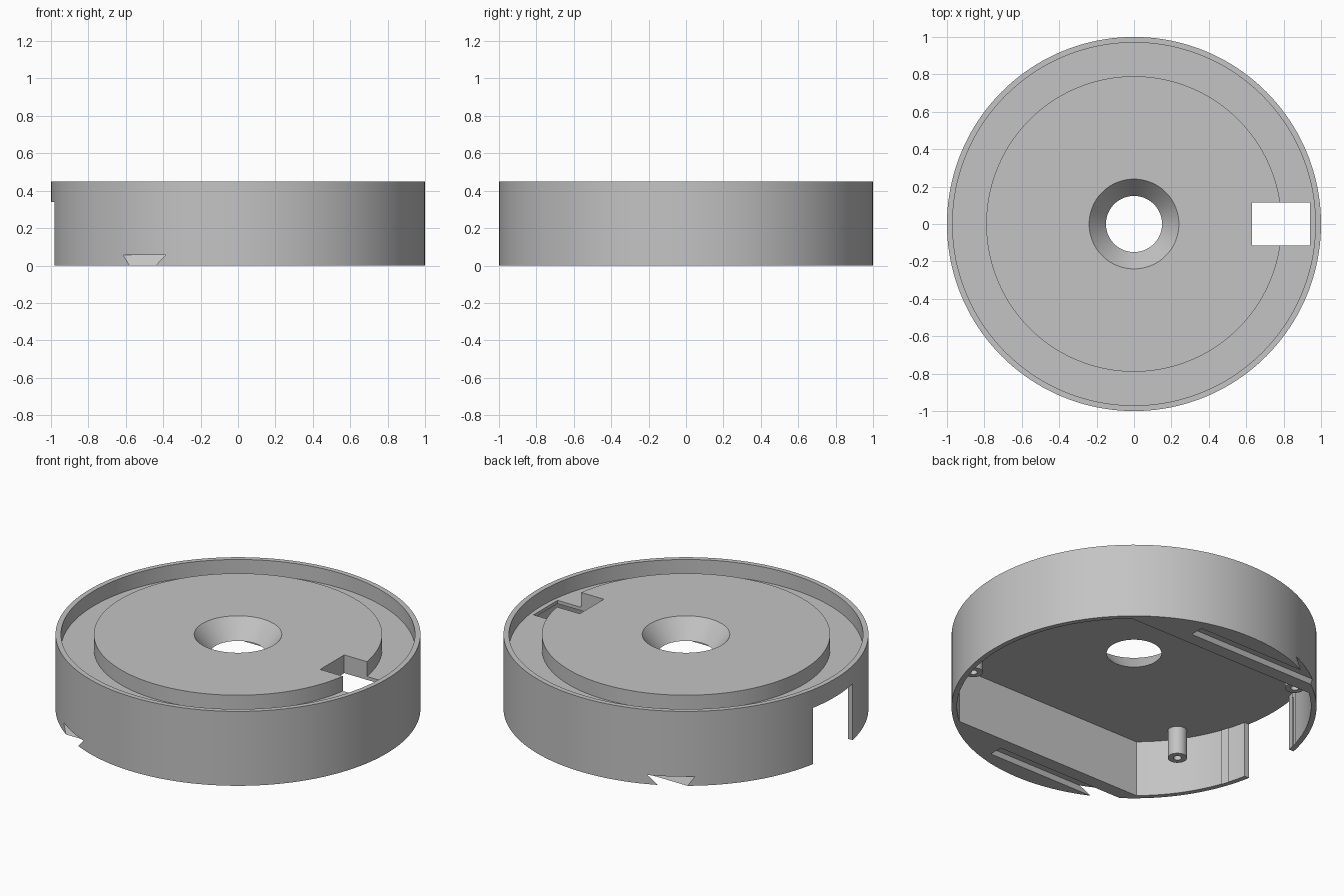
import bpy
import bmesh
from math import sin, cos, asin, pi, tau, radians
from mathutils import Vector

if "Cube" in bpy.data.objects:
    bpy.data.objects.remove(bpy.data.objects["Cube"])

HEIGHT, CEILING, RECESS = 0.45, 0.34, 0.36   # overall top, cavity roof, ring groove floor
WALL_R, CHORD_Y, SLOT_Y = 0.97, 0.735, 0.19

grey = bpy.data.materials.new("plain grey")
grey.use_nodes = True
grey.diffuse_color = (0.55, 0.55, 0.55, 1)
grey.node_tree.nodes["Principled BSDF"].inputs["Base Color"].default_value = (0.55, 0.55, 0.55, 1)


def finish(name, bm):
    bmesh.ops.remove_doubles(bm, verts=bm.verts, dist=1e-5)
    bmesh.ops.recalc_face_normals(bm, faces=bm.faces)
    mesh = bpy.data.meshes.new(name)
    bm.to_mesh(mesh)
    bm.free()
    mesh.materials.append(grey)
    obj = bpy.data.objects.new(name, mesh)
    bpy.context.collection.objects.link(obj)
    return obj


def lathe(name, profile, steps, closed=False, centre=(0, 0)):
    """Revolve (radius, z) points about a vertical axis."""
    bm = bmesh.new()
    rings = [[bm.verts.new((centre[0] + r * cos(tau * i / steps),
                            centre[1] + r * sin(tau * i / steps), z))
              for i in range(steps)] for r, z in profile]
    pairs = list(zip(rings, rings[1:]))
    if closed:
        pairs.append((rings[-1], rings[0]))
    for a, b in pairs:
        for i in range(steps):
            j = (i + 1) % steps
            bm.faces.new((a[i], a[j], b[j], b[i]))
    bmesh.ops.dissolve_degenerate(bm, dist=1e-6, edges=bm.edges)
    return finish(name, bm)


def prism(name, outline, offset):
    """Extrude a closed outline of 3D points along an offset."""
    bm = bmesh.new()
    face = bm.faces.new([bm.verts.new(p) for p in outline])
    result = bmesh.ops.extrude_face_region(bm, geom=[face], use_keep_orig=True)
    moved = [v for v in result["geom"] if isinstance(v, bmesh.types.BMVert)]
    bmesh.ops.translate(bm, verts=moved, vec=Vector(offset))
    return finish(name, bm)


def arc(start, end, count):
    return [(WALL_R * cos(start + (end - start) * i / count),
             WALL_R * sin(start + (end - start) * i / count)) for i in range(count + 1)]


def smooth(obj):
    bpy.ops.object.select_all(action="DESELECT")
    obj.select_set(True)
    bpy.context.view_layer.objects.active = obj
    bpy.ops.object.shade_smooth_by_angle(angle=radians(25))


# Round body: rim, ring groove, raised disc and conical centre hole
body = lathe("round_body", [
    (1, 0), (1, HEIGHT), (WALL_R, HEIGHT), (WALL_R, RECESS), (0.79, RECESS),
    (0.79, HEIGHT), (0.24, HEIGHT), (0.15, CEILING), (0.15, 0)], 160, closed=True)

# Underside cavity between two straight walls, opening through a side slot at -x
chord, slot = asin(CHORD_Y / WALL_R), asin(SLOT_Y / WALL_R)
outline = arc(-chord, chord, 44)
outline += arc(pi - chord, pi - slot, 17)
outline += [(-1.1, SLOT_Y), (-1.1, -SLOT_Y)]
outline += arc(pi + slot, pi + chord, 17)
cutters = [prism("cavity_cutter", [(x, y, -0.1) for x, y in outline], (0, 0, CEILING + 0.1))]

# Rectangular window through the top
cutters.append(prism("window_cutter", [
    (0.63, -0.115, 0.2), (0.94, -0.115, 0.2), (0.94, 0.115, 0.2), (0.63, 0.115, 0.2)],
    (0, 0, 0.4)))

# Dovetail grooves under both solid segments, open at -x
for side in (-1, 1):
    y = side * 0.856
    cutters.append(prism("dovetail_cutter", [
        (-1.1, y - 0.033, -0.02), (-1.1, y + 0.033, -0.02),
        (-1.1, y + 0.066, 0.055), (-1.1, y - 0.066, 0.055)], (1.37, 0, 0)))

bpy.context.view_layer.objects.active = body
for cutter in cutters:
    cutter.hide_render = True
    mod = body.modifiers.new("cut", "BOOLEAN")
    mod.operation, mod.solver, mod.object = "DIFFERENCE", "EXACT", cutter
    bpy.ops.object.modifier_apply(modifier=mod.name)
    bpy.data.objects.remove(cutter)
smooth(body)

# Four hollow screw posts hanging from the cavity roof
for sx in (-1, 1):
    for sy in (-1, 1):
        end = "front" if sy < 0 else "back"
        hand = "left" if sx > 0 else "right"
        smooth(lathe(f"screw_post_{end}_{hand}", [
            (0, 0.3), (0.022, 0.3), (0.022, 0.17), (0.053, 0.17),
            (0.053, CEILING + 0.005), (0, CEILING + 0.005)], 32, centre=(sx * 0.73, sy * 0.5)))
